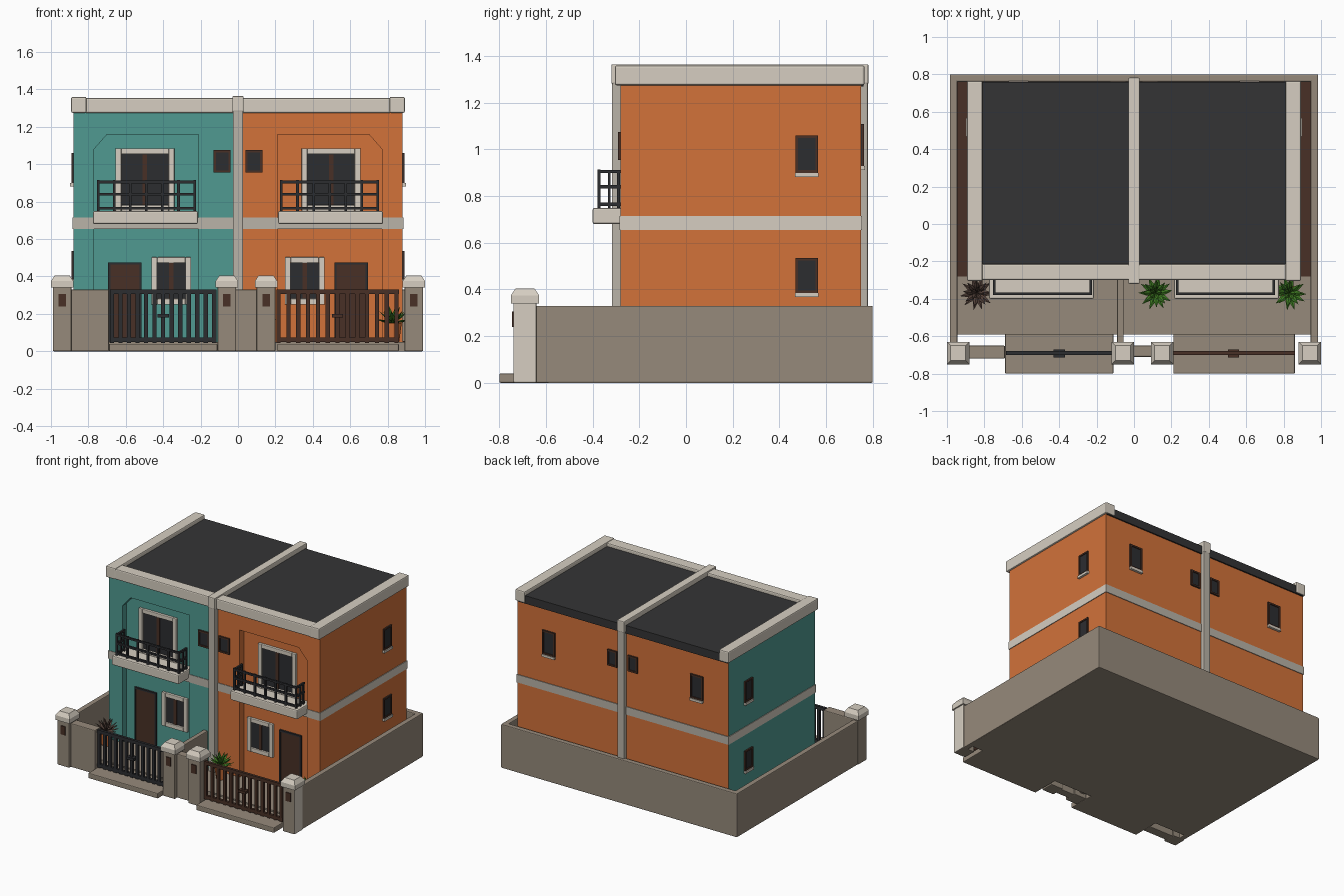
import bpy, bmesh, math, random
from mathutils import Vector, Matrix

if "Cube" in bpy.data.objects:
    bpy.data.objects.remove(bpy.data.objects["Cube"])
random.seed(4)


def mat(name, rgb):
    m = bpy.data.materials.new(name)
    lin = [((c / 255 + 0.055) / 1.055) ** 2.4 for c in rgb]
    m.diffuse_color = (*lin, 1)
    m.use_nodes = True
    m.node_tree.nodes["Principled BSDF"].inputs["Base Color"].default_value = m.diffuse_color
    return m


TEAL = mat("teal plaster", (80, 154, 145))
ORANGE = mat("orange plaster", (210, 114, 58))
CREAM = mat("cream trim", (214, 206, 193))
GREY = mat("pale grey trim", (186, 179, 168))
TAUPE = mat("taupe concrete", (150, 138, 123))
ROOF = mat("dark roof", (52, 52, 53))
IRON = mat("dark iron", (44, 45, 48))
BROWN = mat("dark brown wood", (72, 48, 38))
GREEN = mat("leaf green", (62, 122, 34))
PLUM = mat("plum leaf", (84, 66, 58))


def finish(name, bm, mats):
    me = bpy.data.meshes.new(name)
    bm.to_mesh(me)
    bm.free()
    for m in mats:
        me.materials.append(m)
    ob = bpy.data.objects.new(name, me)
    bpy.context.collection.objects.link(ob)
    return ob


def add_box(bm, x, y, z):
    (x0, x1), (y0, y1), (z0, z1) = sorted(x), sorted(y), sorted(z)
    m = Matrix.Translation(((x0 + x1) / 2, (y0 + y1) / 2, (z0 + z1) / 2))
    m = m @ Matrix.Diagonal((x1 - x0, y1 - y0, z1 - z0, 1))
    bmesh.ops.create_cube(bm, size=1, matrix=m)


def boxes(name, material, *parts, bevel=0, extra=None, rule=None):
    """One object from (x, y, z) ranges; faces whose normal meets rule get extra."""
    bm = bmesh.new()
    for p in parts:
        add_box(bm, *p)
    bm.normal_update()
    if rule:
        for f in bm.faces:
            f.material_index = int(rule(f.normal))
    ob = finish(name, bm, [material] + ([extra] if extra else []))
    if bevel:
        b = ob.modifiers.new("bevel", "BEVEL")
        b.width, b.segments = bevel, 2
    return ob


def ring(a, b, w):
    """Four bars (u, z ranges) framing the opening a x b."""
    (a0, a1), (b0, b1) = sorted(a), b
    return [((a0, a0 + w), b), ((a1 - w, a1), b),
            ((a0 + w, a1 - w), (b0, b0 + w)), ((a0 + w, a1 - w), (b1 - w, b1))]


# plot: ground, boundary walls, front wall pieces, steps
boxes("ground_slab", TAUPE, ((-.98, .98), (-.59, .79), (0, .05)))
boxes("boundary_walls", TAUPE, ((-.985, -.945), (-.66, .8), (0, .33)),
      ((.945, .985), (-.66, .8), (0, .33)), ((-.985, .985), (.76, .8), (0, .33)), bevel=.006)
boxes("side_passage_floors", BROWN, ((-.945, -.88), (-.28, .76), (.05, .055)),
      ((.88, .945), (-.28, .76), (.05, .055)))
boxes("front_wall", TAUPE, ((-.9, -.69), (-.72, -.65), (0, .33)),
      ((-.02, .11), (-.71, -.65), (0, .33)), bevel=.006)
boxes("yard_divider", TAUPE, ((-.09, -.055), (-.65, -.28), (.03, .33)), bevel=.005)
boxes("entrance_steps", TAUPE, ((-.69, -.11), (-.8, -.58), (0, .04)),
      ((.21, .86), (-.8, -.58), (0, .04)), bevel=.006)

# gate pillars with tapered caps and little plaques
for i, x in enumerate((-.94, -.06, .15, .94)):
    boxes(f"gate_pillar_{i}", TAUPE, ((x - .05, x + .05), (-.74, -.64), (0, .35)), bevel=.006,
          extra=CREAM, rule=lambda n: x > .9 and n.x > .5)
    bm = bmesh.new()
    add_box(bm, (x - .06, x + .06), (-.75, -.63), (.34, .375))
    top = max(bm.faces, key=lambda f: f.calc_center_median().z)
    new = bmesh.ops.inset_region(bm, faces=[top], thickness=.028)
    for v in top.verts:
        v.co.z = .405
    finish(f"pillar_cap_{i}", bm, [CREAM])
    boxes(f"pillar_plaque_{i}", BROWN, ((x - .02, x + .02), (-.746, -.738), (.24, .305)))

# gates
for name, x0, x1, m in (("left_gate", -.685, -.115, IRON), ("right_gate", .205, .86, BROWN)):
    mid = (x0 + x1) / 2
    parts = [((x0, x1), (-.7, -.68), z) for z in ((.05, .075), (.305, .33))]
    parts += [((mid - .03, mid + .03), (-.715, -.67), (.18, .2))]
    n = 13
    for i in range(n):
        x = x0 + .012 + (x1 - x0 - .024) * i / (n - 1)
        parts.append(((x - .011, x + .011), (-.7, -.682), (.045, .33)))
    boxes(name, m, *parts)

# two mirrored houses
FACE, BACK, REC = -.28, .75, -.23   # front wall, back wall, recessed wall
for s, side, wall in ((-1, "left", TEAL), (1, "right", ORANGE)):
    X = lambda a, b: (s * a, s * b)
    # body, with strips in front leaving two shallow recesses
    boxes(side + "_house_body", wall, (X(0, .88), (REC, BACK), (.03, 1.28)),
          extra=ORANGE, rule=lambda n: n.y > .5)
    boxes(side + "_front_wall", wall, (X(.77, .88), (FACE, REC), (.03, 1.28)),
          (X(0, .21), (FACE, REC), (.03, 1.28)), (X(.21, .77), (FACE, REC), (1.16, 1.28)))
    # angled upper corner of the recess
    bm = bmesh.new()
    tri = [bm.verts.new((s * a, FACE + .002, z)) for a, z in ((.77, 1.16), (.70, 1.16), (.77, 1.08))]
    f = bm.faces.new(tri)
    ext = bmesh.ops.extrude_face_region(bm, geom=[f])
    for v in ext["geom"]:
        if isinstance(v, bmesh.types.BMVert):
            v.co.y = REC
    bmesh.ops.recalc_face_normals(bm, faces=bm.faces)
    finish(side + "_recess_corner", bm, [wall])
    # storey band
    boxes(side + "_storey_band", GREY, (X(0, .885), (FACE - .004, BACK + .005), (.655, .715)),
          extra=CREAM, rule=lambda n: abs(n.x) > .5)
    # parapet
    boxes(side + "_parapet", CREAM, (X(.81, .892), (-.305, .765), (1.275, 1.36)),
          (X(0, .82), (-.3, -.215), (1.275, 1.355)), bevel=.008)
    # balcony slab and railing
    boxes(side + "_balcony_slab", CREAM, (X(.215, .775), (-.4, REC), (.68, .75)), bevel=.008)
    rail = []
    for z in (.765, .84, .905):
        rail.append((X(.225, .755), (-.38, -.366), (z - .007, z + .007)))
        rail += [(X(a, a + .014), (-.38, FACE), (z - .007, z + .007)) for a in (.225, .741)]
    for i in range(7):
        a = .225 + .086 * i
        rail.append((X(a, a + .014), (-.38, -.366), (.745, .915)))
    rail += [(X(a, a + .014), (y, y + .012), (.745, .91)) for a in (.225, .741) for y in (-.335, -.295)]
    boxes(side + "_balcony_railing", IRON, *rail)
    # balcony door and ground floor window: frame, glass, centre stile
    for part, a, b in (("balcony_door", (.34, .655), (.75, 1.085)), ("ground_window", (.25, .463), (.25, .503))):
        boxes(f"{side}_{part}_frame", CREAM,
              *[((u[0], u[1]), (REC - .022, REC), z) for u, z in ring(X(*a), b, .031)], bevel=.004)
        boxes(f"{side}_{part}_glass", IRON, (X(a[0] + .03, a[1] - .03), (REC - .008, REC), (b[0] + .02, b[1] - .03)))
        c = (a[0] + a[1]) / 2
        boxes(f"{side}_{part}_stile", BROWN, (X(c - .012, c + .012), (REC - .014, REC), (b[0] + .03, b[1] - .032)))
    # front door
    boxes(side + "_front_door", BROWN, (X(.525, .685), (REC - .008, REC), (.05, .465)))
    boxes(side + "_front_door_frame", IRON,
          *[(u, (REC - .014, REC), z) for u, z in ring(X(.515, .695), (.04, .475), .012)])
    # small windows: front, back pair
    for part, a, b, y, d in (("front_small", (.04, .13), (.955, 1.075), FACE, -1),
                             ("back_small", (.045, .125), (.99, 1.11), BACK, 1),
                             ("back_large", (.565, .67), (.93, 1.11), BACK, 1)):
        boxes(f"{side}_{part}_window_frame", BROWN,
              *[(u, (y, y + d * .012), z) for u, z in ring(X(*a), b, .012)])
        boxes(f"{side}_{part}_window_glass", IRON, (X(*a), (y, y + d * .005), b))
        if part == "back_large":
            boxes(side + "_back_sill", CREAM, (X(*a), (y, y + .018), (b[0] - .018, b[0])))
    # side windows with sills
    for part, b in (("upper", (.9, 1.06)), ("lower", (.385, .535))):
        boxes(f"{side}_{part}_side_window_frame", BROWN,
              *[(X(.88, .891), u, z) for u, z in ring((.47, .565), b, .011)])
        boxes(f"{side}_{part}_side_window_glass", IRON, (X(.88, .885), (.47, .565), b))
        boxes(f"{side}_{part}_side_sill", CREAM, (X(.88, .897), (.468, .567), (b[0] - .018, b[0])))

# roof and the party wall between the houses
boxes("roof", ROOF, ((-.875, .875), (-.25, .76), (1.27, 1.33)))
boxes("party_wall", GREY, ((-.028, .028), (-.318, .78), (.03, 1.36)), bevel=.006)
boxes("party_wall_coping", CREAM, ((-.03, .03), (-.32, .782), (1.28, 1.365)), bevel=.006)

# spiky potted plants
for i, (x, y, m) in enumerate(((-.84, -.37, PLUM), (.115, -.37, GREEN), (.83, -.37, GREEN))):
    bm = bmesh.new()
    bmesh.ops.create_cone(bm, cap_ends=True, segments=12, radius1=.032, radius2=.045, depth=.1,
                          matrix=Matrix.Translation((x, y, .1)))
    finish(f"plant_pot_{i}", bm, [ORANGE])
    bm = bmesh.new()
    for count, tilt, length in ((10, 12, .095), (8, 40, .1), (5, 68, .1)):
        for k in range(count):
            ang = math.tau * (k + random.uniform(-.2, .2)) / count + tilt
            t = math.radians(tilt)
            out = Vector((math.cos(ang) * math.cos(t), math.sin(ang) * math.cos(t), math.sin(t)))
            wide = Vector((-math.sin(ang), math.cos(ang), 0)) * .014
            base = Vector((x, y, .15))
            mid = base + out * length * .5
            up = wide.cross(out).normalized() * .006
            tip = bm.verts.new(base + out * length)
            root = bm.verts.new(base)
            loop = [bm.verts.new(mid + o) for o in (wide, up, -wide, -up)]
            for j in range(4):
                bm.faces.new((loop[j], loop[(j + 1) % 4], tip))
                bm.faces.new((loop[(j + 1) % 4], loop[j], root))
    bmesh.ops.recalc_face_normals(bm, faces=bm.faces)
    finish(f"plant_leaves_{i}", bm, [m])
